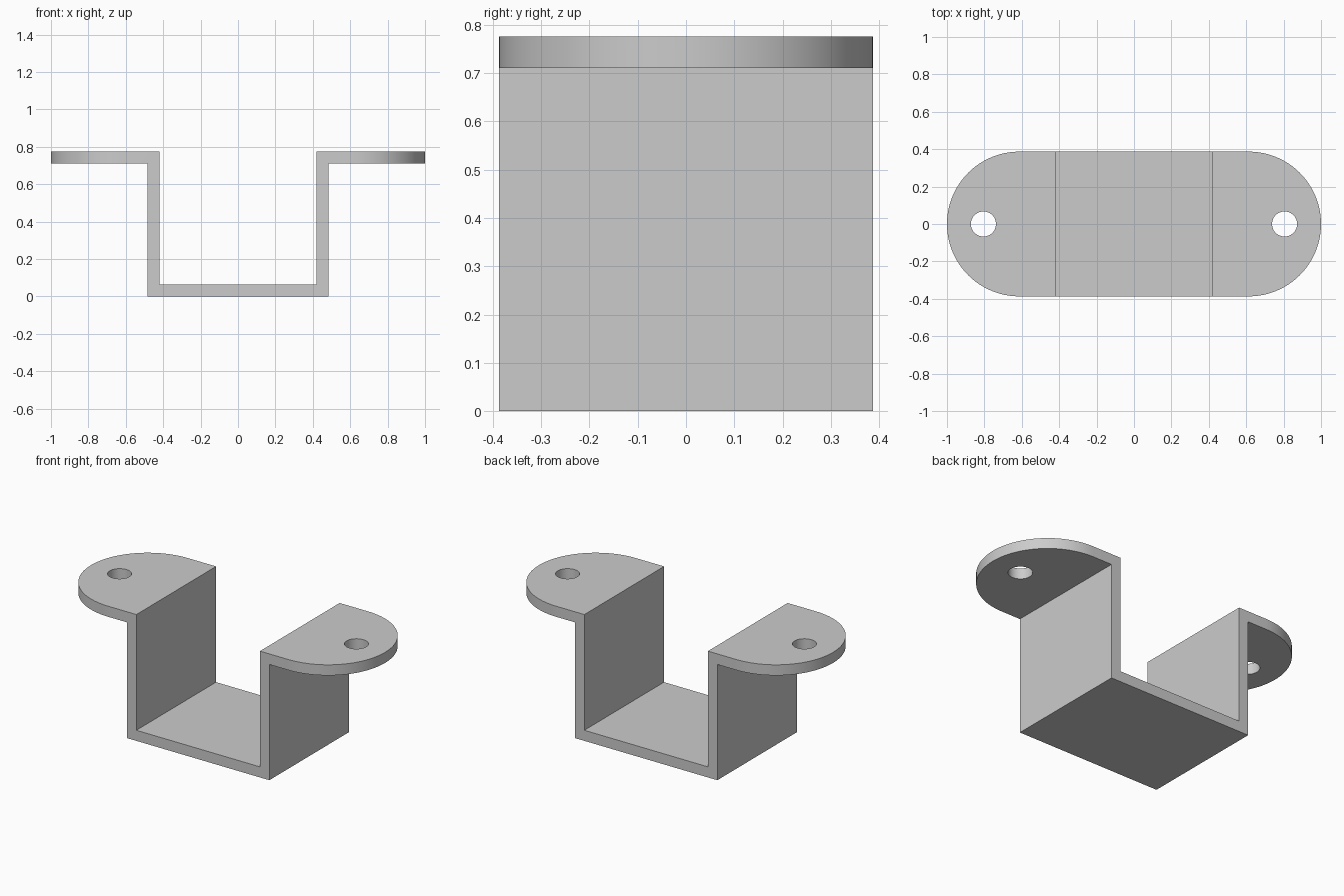
import bpy, bmesh, math

cube = bpy.data.objects.get("Cube")
if cube:
    bpy.data.objects.remove(cube, do_unlink=True)

HALF_DEPTH = 0.387
HEIGHT = 0.776
THICK = 0.065
WALL_IN, WALL_OUT = 0.42, 0.484
END_X = 1 - HALF_DEPTH
HOLE_X, HOLE_R = 0.805, 0.067

metal = bpy.data.materials.new("plain grey metal")
metal.use_nodes = True
grey = (0.6, 0.6, 0.6, 1)
metal.diffuse_color = grey
metal.node_tree.nodes["Principled BSDF"].inputs["Base Color"].default_value = grey


def prism(name, outline, offset):
    """Extrude a closed outline of 3D points by an offset vector."""
    bm = bmesh.new()
    face = bm.faces.new([bm.verts.new(p) for p in outline])
    result = bmesh.ops.extrude_face_region(bm, geom=[face])
    verts = [v for v in result["geom"] if isinstance(v, bmesh.types.BMVert)]
    bmesh.ops.translate(bm, verts=verts, vec=offset)
    bmesh.ops.recalc_face_normals(bm, faces=bm.faces)
    mesh = bpy.data.meshes.new(name)
    bm.to_mesh(mesh)
    bm.free()
    mesh.materials.append(metal)
    obj = bpy.data.objects.new(name, mesh)
    bpy.context.collection.objects.link(obj)
    return obj


def arc(cx, radius, start, end, steps, z):
    angles = [start + (end - start) * i / steps for i in range(steps + 1)]
    return [(cx + radius * math.cos(a), radius * math.sin(a), z) for a in angles]


def cut(target, cutter, operation):
    bpy.context.view_layer.objects.active = target
    mod = target.modifiers.new("cut", "BOOLEAN")
    mod.operation = operation
    mod.solver = "EXACT"
    mod.object = cutter
    bpy.ops.object.modifier_apply(modifier=mod.name)
    bpy.data.objects.remove(cutter, do_unlink=True)


# Folded strip: flanges, walls and floor in one profile
half = [(WALL_IN, THICK), (WALL_IN, HEIGHT), (1.1, HEIGHT),
        (1.1, HEIGHT - THICK), (WALL_OUT, HEIGHT - THICK), (WALL_OUT, 0)]
profile = half + [(-x, z) for x, z in reversed(half)]
bracket = prism("mounting_bracket", [(x, -HALF_DEPTH, z) for x, z in profile],
                (0, 2 * HALF_DEPTH, 0))

# Round off the flange ends, and drill the screw holes
for side in (-1, 1):
    # Square corner piece with a half-round bite taken out of it
    curve = arc(END_X, HALF_DEPTH, -math.pi / 2, math.pi / 2, 48, 0.5)
    # Flare the ends of the arc so the cut clears the strip edges
    outline = curve + [(END_X, 0.5, 0.5), (1.2, 0.5, 0.5),
                       (1.2, -0.5, 0.5), (END_X, -0.5, 0.5)]
    cutter = prism("end_cutter", [(side * x, y, z) for x, y, z in outline], (0, 0, 0.5))
    cut(bracket, cutter, "DIFFERENCE")
    hole = arc(side * HOLE_X, HOLE_R, 0, 2 * math.pi, 48, 0.5)[:-1]
    cut(bracket, prism("hole_cutter", hole, (0, 0, 0.5)), "DIFFERENCE")

# Smooth the curved walls, keep the folds sharp
bpy.ops.object.select_all(action="DESELECT")
bracket.select_set(True)
bpy.context.view_layer.objects.active = bracket
bpy.ops.object.shade_smooth_by_angle(angle=math.radians(30))
